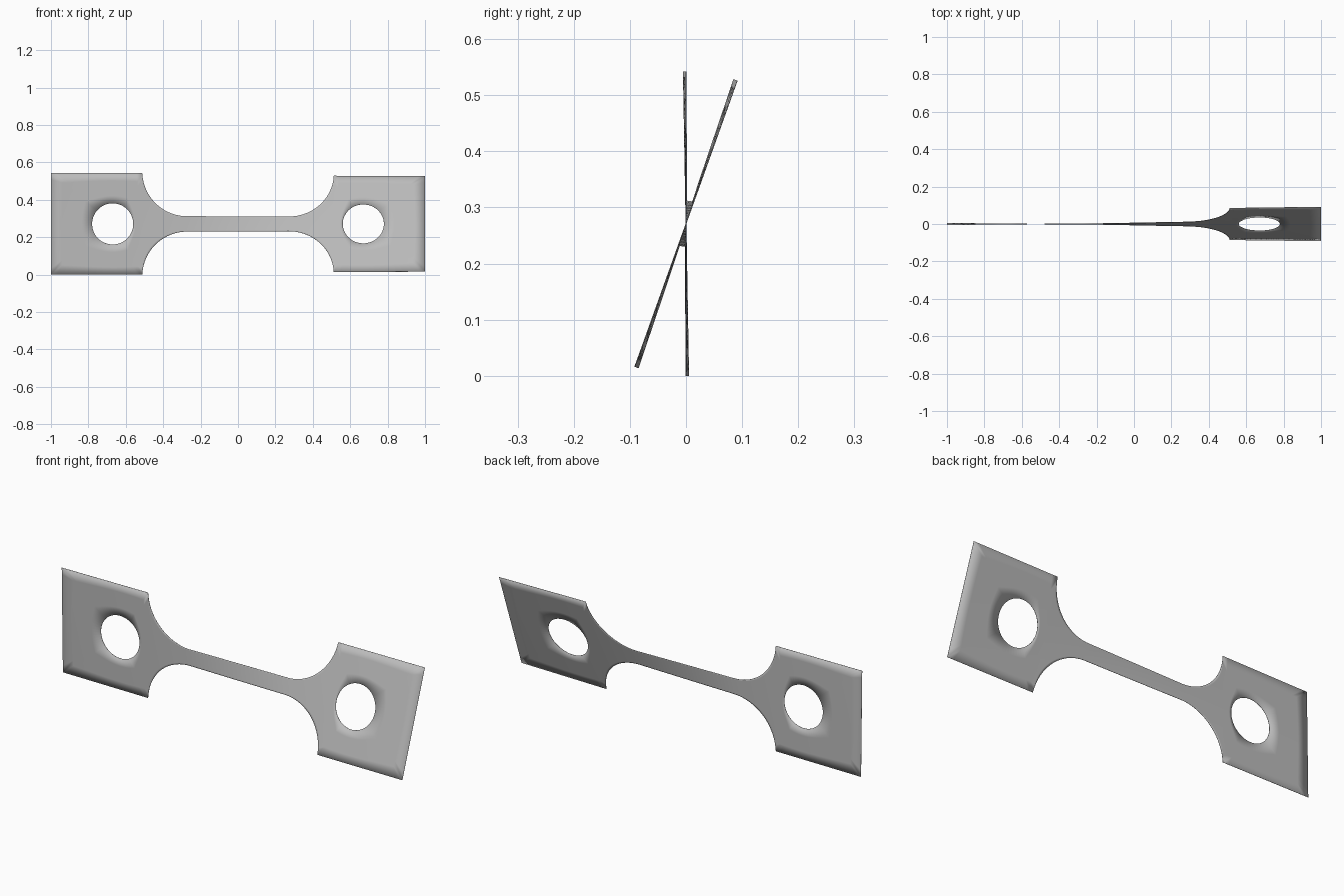
import bpy, bmesh
from math import sin, cos, atan2, sqrt, radians

if "Cube" in bpy.data.objects:
    bpy.data.objects.remove(bpy.data.objects["Cube"])

HALF = 0.271        # half height of the grip plates
SHOULDER = 0.512    # x where plate meets neck
HOLE_X, HOLE_R = 0.67, 0.11
FIL_X, FIL_Z, FIL_R = 0.272, 0.281, 0.24
ROWS = 16
TWIST = [(-1, -1.0), (-SHOULDER, 0.0), (-0.28, 1.5), (0.28, 16.5), (SHOULDER, 18.3), (1, 19.7)]


def twist(x):
    for (x0, a0), (x1, a1) in zip(TWIST, TWIST[1:]):
        if x <= x1:
            return radians(a0 + (a1 - a0) * (x - x0) / (x1 - x0))
    return radians(TWIST[-1][1])


def neck_half(x):
    d = max(abs(x) - FIL_X, 0)
    return min(FIL_Z - sqrt(max(FIL_R ** 2 - d * d, 0)), HALF)


bm = bmesh.new()


def skin(loops, closed):
    """Join successive rows of flat (x, h) points with quads."""
    rows = [[bm.verts.new((x, 0, h)) for x, h in loop] for loop in loops]
    n = len(rows[0])
    for a, b in zip(rows, rows[1:]):
        for i in range(n if closed else n - 1):
            j = (i + 1) % n
            bm.faces.new((a[i], b[i], b[j], a[j]))


# Gauge and filleted neck, with columns packed towards the shoulders
cols = [FIL_X * (i / 12 - 1) for i in range(24)]
arc = [FIL_X + (SHOULDER - FIL_X) * sin(radians(90 * i / 24)) for i in range(25)]
cols = [-x for x in reversed(arc)] + cols[1:] + arc
skin([[(x, (HALF if abs(x) >= SHOULDER - 1e-6 else neck_half(x)) * (2 * r / ROWS - 1))
       for r in range(ROWS + 1)] for x in cols], False)

# Grip plates: rings running from each round hole out to the rectangle
for side in (-1, 1):
    t = [i / ROWS for i in range(ROWS)]
    w = 1 - SHOULDER
    outer = ([(SHOULDER, HALF * (2 * k - 1)) for k in t]
             + [(SHOULDER + w * k, HALF) for k in t]
             + [(1, HALF * (1 - 2 * k)) for k in t]
             + [(1 - w * k, -HALF) for k in t])
    rings = []
    for s in range(5):
        ring = []
        for x, h in outer:
            a = atan2(h, x - HOLE_X)
            cx, ch = HOLE_X + HOLE_R * cos(a), HOLE_R * sin(a)
            f = s / 4
            ring.append((side * (cx + (x - cx) * f), ch + (h - ch) * f))
        rings.append(ring)
    skin(rings, True)

# Weld, then twist the flat sheet about its long axis
bmesh.ops.remove_doubles(bm, verts=bm.verts, dist=1e-4)
bmesh.ops.recalc_face_normals(bm, faces=bm.faces)
for v in bm.verts:
    a, h = twist(v.co.x), v.co.z
    v.co.y, v.co.z = h * sin(a), HALF + h * cos(a)

mesh = bpy.data.meshes.new("twisted_test_strip")
bm.to_mesh(mesh)
bm.free()
strip = bpy.data.objects.new("twisted_test_strip", mesh)
bpy.context.collection.objects.link(strip)

# Plain grey metal
grey = bpy.data.materials.new("plain_grey")
grey.use_nodes = True
colour = (0.5, 0.5, 0.5, 1)
grey.diffuse_color = colour
grey.node_tree.nodes["Principled BSDF"].inputs["Base Color"].default_value = colour
mesh.materials.append(grey)

# Thin sheet thickness
solid = strip.modifiers.new("thickness", "SOLIDIFY")
solid.thickness = 0.0015
solid.offset = 0

bpy.context.view_layer.objects.active = strip
strip.select_set(True)
bpy.ops.object.shade_smooth_by_angle(angle=radians(30))
